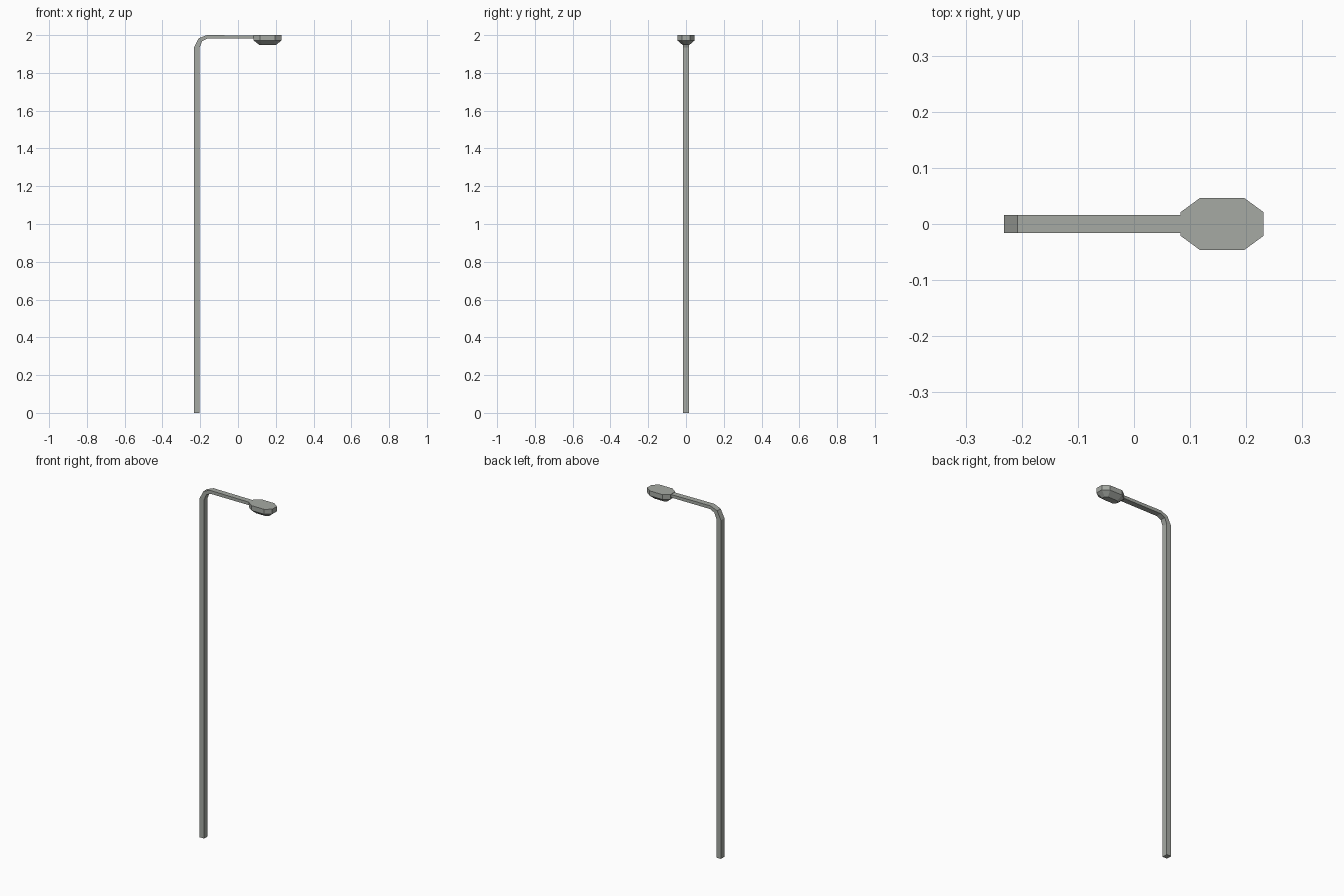
import bpy, bmesh

if "Cube" in bpy.data.objects:
    bpy.data.objects.remove(bpy.data.objects["Cube"])

metal = bpy.data.materials.new("grey metal")
metal.diffuse_color = (0.38, 0.40, 0.37, 1)
metal.use_nodes = True
metal.node_tree.nodes["Principled BSDF"].inputs["Base Color"].default_value = metal.diffuse_color


def loft(name, rings):
    """Skin a list of equal-length rings and cap both ends."""
    bm = bmesh.new()
    vs = [[bm.verts.new(p) for p in r] for r in rings]
    n = len(rings[0])
    for a, b in zip(vs, vs[1:]):
        for i in range(n):
            j = (i + 1) % n
            bm.faces.new((a[i], a[j], b[j], b[i]))
    bm.faces.new(vs[0])
    bm.faces.new(vs[-1])
    bmesh.ops.recalc_face_normals(bm, faces=bm.faces)
    me = bpy.data.meshes.new(name)
    bm.to_mesh(me)
    bm.free()
    me.materials.append(metal)
    ob = bpy.data.objects.new(name, me)
    bpy.context.collection.objects.link(ob)
    return ob


# Square pole bending into the flatter arm: (outer x, z), (inner x, z)
W = 0.016
path = [((-0.232, 0), (-0.203, 0)),
        ((-0.232, 1.935), (-0.203, 1.935)),
        ((-0.208, 1.983), (-0.190, 1.968)),
        ((-0.166, 2.0), (-0.163, 1.981)),
        ((0.09, 1.998), (0.09, 1.981))]
loft("pole_and_arm", [[(o[0], -W, o[1]), (i[0], -W, i[1]),
                       (i[0], W, i[1]), (o[0], W, o[1])] for o, i in path])


# Eight-sided lamp head, tapering below the rim
def octagon(x0, x1, x2, x3, y_end, y_side, z):
    half = [(x0, y_end), (x1, y_side), (x2, y_side), (x3, y_end)]
    return [(x, y, z) for x, y in half] + [(x, -y, z) for x, y in half[::-1]]


loft("lamp_head", [
    octagon(0.083, 0.117, 0.197, 0.231, 0.021, 0.046, 2.0),
    octagon(0.083, 0.117, 0.197, 0.231, 0.021, 0.046, 1.972),
    octagon(0.113, 0.127, 0.187, 0.201, 0.008, 0.018, 1.948)])
